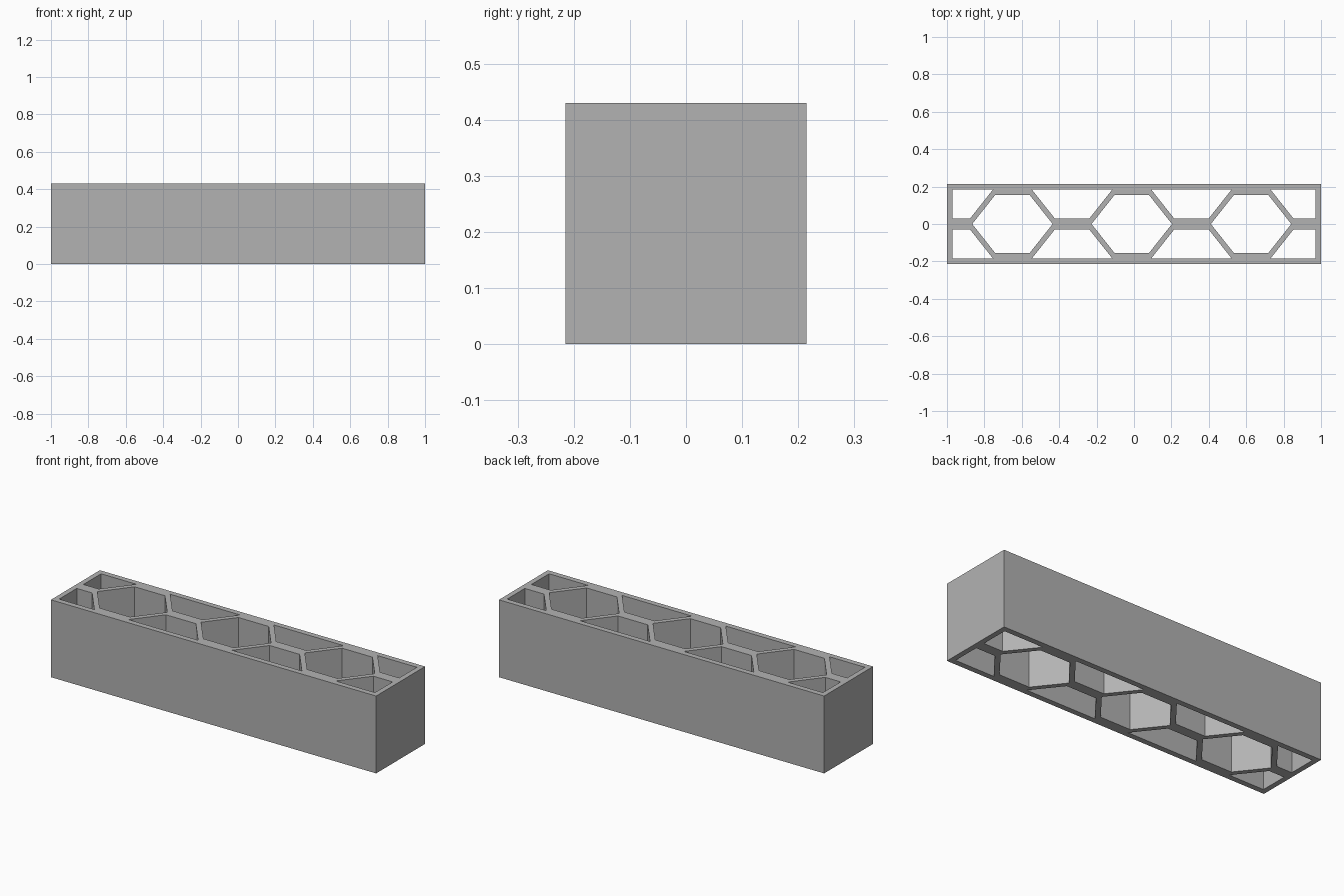
import bpy
import bmesh

cube = bpy.data.objects.get("Cube")
if cube:
    bpy.data.objects.remove(cube, do_unlink=True)

HALF_X, HALF_Y, HEIGHT = 1.0, 0.215, 0.43
IN_X, IN_Y = 0.971, 0.184          # inner faces of the outer walls
RIB = 0.029                        # half width of the middle rib
HEX_Y, HEX_TIP, HEX_FLAT = 0.154, 0.215, 0.093
WEB_TIP = 0.25                     # tip of the web's outer outline
SLOPE = (HEX_TIP - HEX_FLAT) / HEX_Y
CENTRES = [-0.65, -0.012, 0.626]


def web(y):
    """Half width of a cell's outer outline at height y."""
    return WEB_TIP - SLOPE * y


# Outline and hole profiles
outline = [(-HALF_X, -HALF_Y), (HALF_X, -HALF_Y), (HALF_X, HALF_Y), (-HALF_X, HALF_Y)]
profiles = [outline]

# Hexagonal cells
for c in CENTRES:
    profiles.append([(c - HEX_TIP, 0), (c - HEX_FLAT, -HEX_Y), (c + HEX_FLAT, -HEX_Y),
                     (c + HEX_TIP, 0), (c + HEX_FLAT, HEX_Y), (c - HEX_FLAT, HEX_Y)])

# Cells between the hexagons and at the ends, mirrored across the middle rib
for side in (1, -1):
    low, high = RIB * side, IN_Y * side
    for i in range(len(CENTRES) + 1):
        if i == 0:
            left = (-IN_X, -IN_X)
        else:
            left = (CENTRES[i - 1] + web(RIB), CENTRES[i - 1] + web(IN_Y))
        if i == len(CENTRES):
            right = (IN_X, IN_X)
        else:
            right = (CENTRES[i] - web(RIB), CENTRES[i] - web(IN_Y))
        profiles.append([(left[0], low), (right[0], low), (right[1], high), (left[1], high)])

# Filled and extruded profile
curve = bpy.data.curves.new("honeycomb_profile", "CURVE")
curve.dimensions = "2D"
curve.fill_mode = "BOTH"
curve.extrude = HEIGHT / 2
for points in profiles:
    spline = curve.splines.new("POLY")
    spline.points.add(len(points) - 1)
    for p, (x, y) in zip(spline.points, points):
        p.co = (x, y, 0, 1)
    spline.use_cyclic_u = True
    spline.use_smooth = False
source = bpy.data.objects.new("honeycomb_profile", curve)
bpy.context.collection.objects.link(source)
bpy.context.view_layer.update()
mesh = bpy.data.meshes.new_from_object(source.evaluated_get(bpy.context.evaluated_depsgraph_get()))
bpy.data.objects.remove(source, do_unlink=True)

# Weld into one solid standing on the ground
bm = bmesh.new()
bm.from_mesh(mesh)
bmesh.ops.remove_doubles(bm, verts=bm.verts, dist=0.0005)
bmesh.ops.translate(bm, verts=bm.verts, vec=(0, 0, HEIGHT / 2))
bmesh.ops.recalc_face_normals(bm, faces=bm.faces)
for f in bm.faces:
    f.smooth = False
bm.to_mesh(mesh)
bm.free()

grey = bpy.data.materials.new("plain_grey")
grey.use_nodes = True
colour = (0.448, 0.448, 0.448, 1)
grey.diffuse_color = colour
grey.node_tree.nodes["Principled BSDF"].inputs["Base Color"].default_value = colour
mesh.materials.clear()
mesh.materials.append(grey)

beam = bpy.data.objects.new("honeycomb_beam", mesh)
bpy.context.collection.objects.link(beam)
